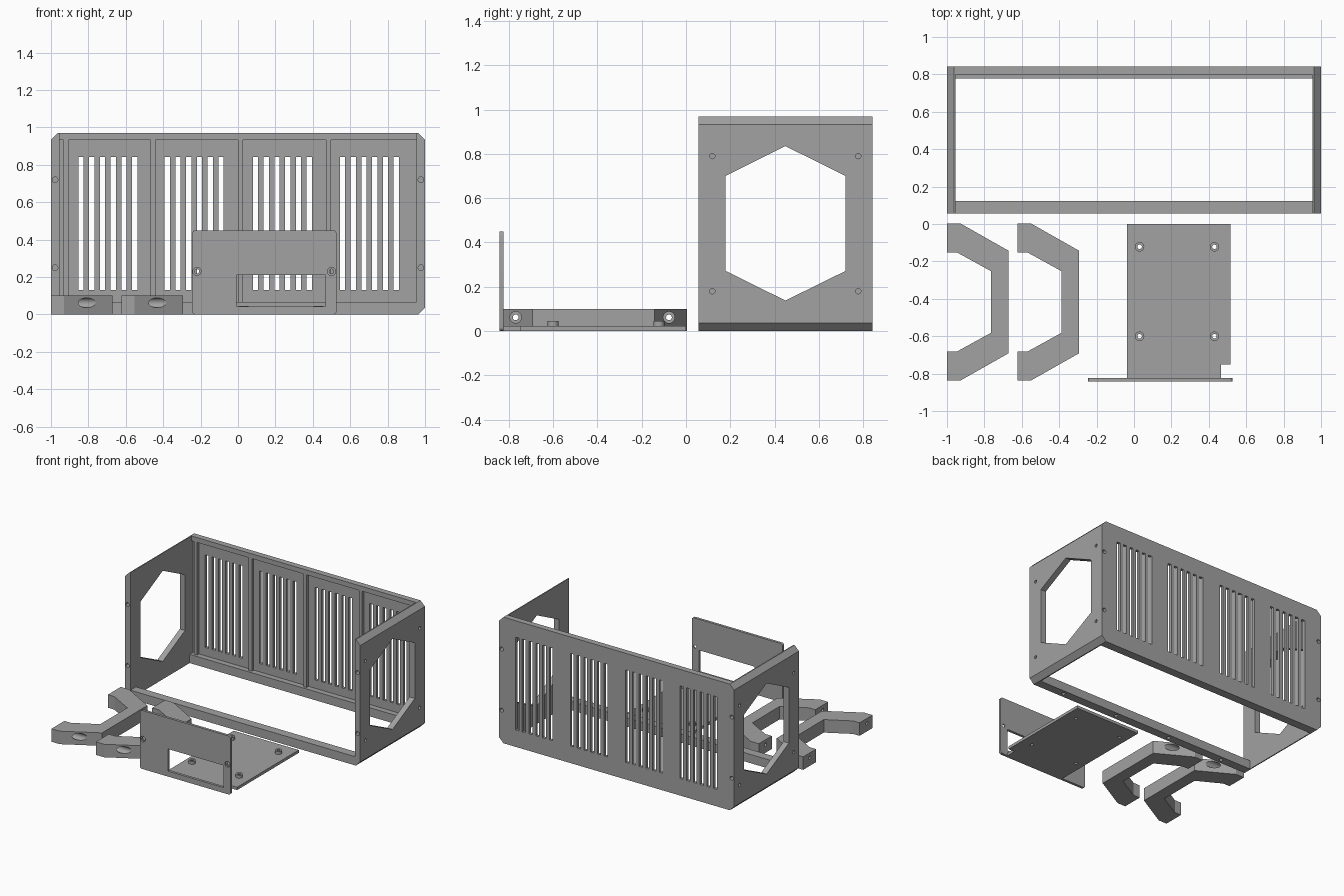
import bpy, bmesh, math
from mathutils import Vector

if "Cube" in bpy.data.objects:
    bpy.data.objects.remove(bpy.data.objects["Cube"])

grey = bpy.data.materials.new("plain grey")
grey.diffuse_color = (0.36, 0.36, 0.36, 1)
grey.use_nodes = True
grey.node_tree.nodes["Principled BSDF"].inputs["Base Color"].default_value = grey.diffuse_color


def place(axis, u, v, w):
    """Map profile coordinates (u, v) and depth w to world space."""
    return {"x": Vector((w, u, v)), "y": Vector((u, w, v)), "z": Vector((u, v, w))}[axis]


def prism(name, pts, axis, a, b):
    """Extrude a flat profile along an axis from a to b."""
    bm = bmesh.new()
    face = bm.faces.new([bm.verts.new(place(axis, u, v, a)) for u, v in pts])
    ext = bmesh.ops.extrude_face_region(bm, geom=[face])
    verts = [g for g in ext["geom"] if isinstance(g, bmesh.types.BMVert)]
    bmesh.ops.translate(bm, verts=verts, vec=place(axis, 0, 0, b - a))
    bmesh.ops.recalc_face_normals(bm, faces=bm.faces)
    mesh = bpy.data.meshes.new(name)
    bm.to_mesh(mesh)
    bm.free()
    mesh.materials.append(grey)
    obj = bpy.data.objects.new(name, mesh)
    bpy.context.collection.objects.link(obj)
    return obj


def rect(u0, u1, v0, v1):
    return [(u0, v0), (u1, v0), (u1, v1), (u0, v1)]


def box(name, x0, x1, y0, y1, z0, z1):
    return prism(name, rect(x0, x1, y0, y1), "z", z0, z1)


def cyl(name, u, v, r, axis, a, b, n=24):
    ring = [(u + r * math.cos(i * math.tau / n), v + r * math.sin(i * math.tau / n)) for i in range(n)]
    return prism(name, ring, axis, a, b)


def combine(obj, others, operation="DIFFERENCE"):
    """Apply a boolean with each helper in turn, then remove the helper."""
    bpy.context.view_layer.objects.active = obj
    for other in others:
        mod = obj.modifiers.new("boolean", "BOOLEAN")
        mod.operation, mod.solver, mod.object = operation, "EXACT", other
        bpy.ops.object.modifier_apply(modifier=mod.name)
        bpy.data.objects.remove(other)


def hole(u, v, r, axis, a, b):
    return cyl("cutter", u, v, r, axis, a, b)


Y0, Y1, H, C, WALL = 0.056, 0.843, 0.97, 0.037, 0.955

# Side walls: chamfered strips with a hexagonal opening and blind screw holes
hexagon = [(0.449, 0.835), (0.178, 0.70), (0.178, 0.272), (0.449, 0.138), (0.721, 0.272), (0.721, 0.70)]
for s, side in ((-1, "left"), (1, "right")):
    profile = [(WALL, 0), (1 - C, 0), (1, C), (1, H - C), (1 - C, H), (WALL, H)]
    wall = prism(side + "_wall", [(s * x, z) for x, z in profile], "y", Y0, Y1)
    cutters = [prism("cutter", hexagon, "x", s * 0.9, s * 1.1)]
    for z in (0.25, 0.72):
        cutters += [hole(s * 0.978, z, 0.015, "y", Y0 - 0.05, Y0 + 0.06),
                    hole(s * 0.978, z, 0.015, "y", Y1 - 0.06, Y1 + 0.05)]
    for y in (0.119, 0.778):
        for z in (0.18, 0.79):
            cutters.append(hole(y, z, 0.012, "x", s * 0.98, s * 1.05))
    combine(wall, cutters)

# Back panel with four groups of six ventilation slots
panel = box("back_panel", -WALL, WALL, 0.82, Y1, 0, H)
slots = []
for start in (-0.853, -0.392, 0.079, 0.545):
    for i in range(6):
        x = start + i * 0.0575
        slots.append(prism("cutter", rect(x, x + 0.028, 0.131, 0.843), "y", 0.75, 0.9))
combine(panel, slots)

# Rails and ribs that stiffen the case
box("back_top_lip", -WALL, WALL, 0.797, 0.82, H - C, H)
box("back_bottom_rail", -WALL, WALL, 0.777, 0.82, 0, 0.067)
for x in (-0.933, -0.467, 0.0, 0.47):
    box("back_rib", x, x + 0.026, 0.797, 0.82, 0.067, H - C)
rail = box("front_bottom_rail", -WALL, WALL, Y0, 0.124, 0, 0.067)
combine(rail, [hole(x, 0.09, 0.013, "z", -0.05, 0.03) for x in (-0.72, -0.24, 0.24, 0.72)])

# Two C-shaped brackets with counterbored screw holes
half = [(0, 0), (0.07, 0), (0.328, 0.146), (0.328, 0.42),
        (0.235, 0.42), (0.235, 0.256), (0.055, 0.157), (0, 0.157)]
outer, inner = half[:3], half[5:]
outline = outer + [(x, 0.842 - y) for x, y in reversed(outer)] + \
    [(x, 0.842 - y) for x, y in reversed(inner)] + inner
for x0 in (-1.0, -0.623):
    bracket = prism("bracket", [(x0 + x, 0.004 - y) for x, y in outline], "z", 0, 0.1)
    cutters = []
    for y in (-0.077, -0.769):
        cutters += [hole(y, 0.062, 0.026, "x", x0 + 0.1, x0 + 0.4),
                    hole(y, 0.062, 0.013, "x", x0 - 0.1, x0 + 0.4)]
    combine(bracket, cutters)

# Tray with a corner notch and four hollow standoffs
tray = prism("tray", [(-0.037, 0.0), (0.517, 0.0), (0.517, -0.75), (0.465, -0.75),
                      (0.465, -0.823), (-0.037, -0.823)], "z", 0, 0.022)
spots = [(x, y) for x in (0.03, 0.43) for y in (-0.122, -0.6)]
combine(tray, [cyl("standoff", x, y, 0.025, "z", 0.01, 0.045) for x, y in spots], "UNION")
combine(tray, [hole(x, y, 0.012, "z", -0.05, 0.1) for x, y in spots])

# Upright face plate with rounded corners, a window and two countersunk holes
R, plate_outline = 0.018, []
for cx, cz, start in ((0.527 - R, 0.45 - R, 0), (-0.245 + R, 0.45 - R, 90),
                      (-0.245 + R, R, 180), (0.527 - R, R, 270)):
    for k in range(5):
        a = math.radians(start + k * 22.5)
        plate_outline.append((cx + R * math.cos(a), cz + R * math.sin(a)))
plate = prism("face_plate", plate_outline, "y", -0.843, -0.823)
cutters = [prism("cutter", rect(-0.007, 0.467, 0.042, 0.212), "y", -0.9, -0.8)]
for x in (-0.22, 0.5):
    cutters += [hole(x, 0.23, 0.022, "y", -0.9, -0.833), hole(x, 0.23, 0.012, "y", -0.9, -0.8)]
combine(plate, cutters)

# Smooth the round holes while keeping edges sharp
bpy.ops.object.select_all(action="DESELECT")
for obj in bpy.context.scene.objects:
    obj.select_set(True)
bpy.context.view_layer.objects.active = plate
bpy.ops.object.shade_smooth_by_angle(angle=math.radians(25))
